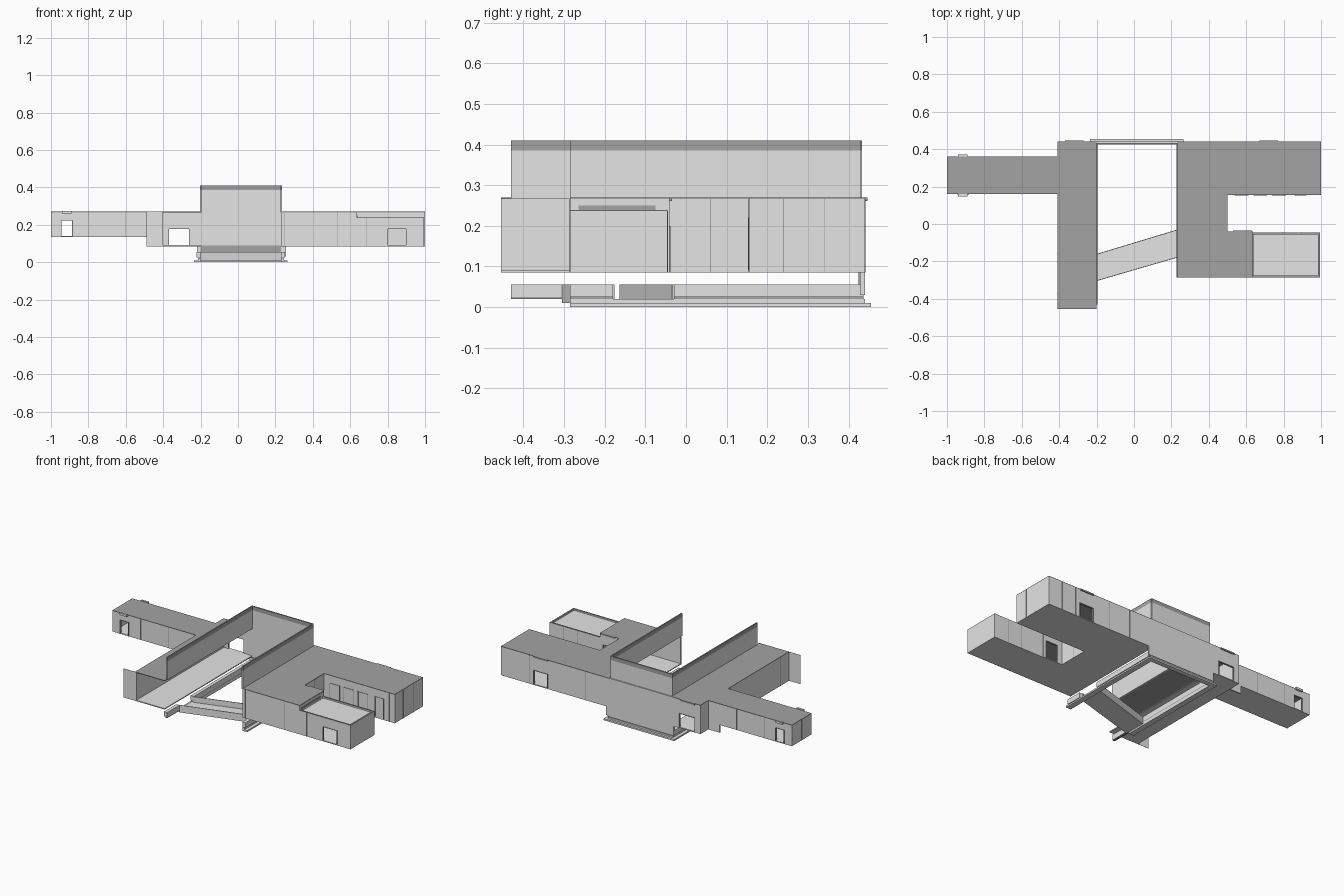
import bpy, bmesh
from mathutils import Vector

cube = bpy.data.objects.get("Cube")
if cube:
    bpy.data.objects.remove(cube, do_unlink=True)


def material(name, value):
    mat = bpy.data.materials.new(name)
    mat.use_nodes = True
    colour = (value, value, value, 1)
    mat.diffuse_color = colour
    mat.node_tree.nodes["Principled BSDF"].inputs["Base Color"].default_value = colour
    return mat


PALE = material("pale grey", .78)
DARK = material("mid grey", .37)

# Shared levels and lines
FLOOR, DECK, CEILING, ROOF = .085, .091, .266, .27
BAND, TOP = .385, .41
WEST, EAST = -.2, .23
BACK = .44
THICK = .01


def finish(name, bm):
    bmesh.ops.recalc_face_normals(bm, faces=bm.faces)
    mesh = bpy.data.meshes.new(name)
    bm.to_mesh(mesh)
    bm.free()
    mesh.materials.append(PALE)
    mesh.materials.append(DARK)
    obj = bpy.data.objects.new(name, mesh)
    bpy.context.collection.objects.link(obj)
    return obj


def prism(bm, points, low, high, index=0):
    verts = [bm.verts.new((x, y, low)) for x, y in points]
    base = bm.faces.new(verts)
    result = bmesh.ops.extrude_face_region(bm, geom=[base])
    moved = [g for g in result["geom"] if isinstance(g, bmesh.types.BMVert)]
    bmesh.ops.translate(bm, verts=moved, vec=(0, 0, high - low))
    for face in {f for v in verts + moved for f in v.link_faces}:
        face.material_index = index


def rect(xs, ys):
    return [(xs[0], ys[0]), (xs[1], ys[0]), (xs[1], ys[1]), (xs[0], ys[1])]


def slab(name, points, low, high, dark=False):
    bm = bmesh.new()
    prism(bm, points, low, high, int(dark))
    return finish(name, bm)


def wall(name, start, end, low, high, openings=(), joints=(), panes=(), thick=THICK):
    """Wall to the left of the line; openings and panes are (from, to, sill, head)."""
    bm = bmesh.new()
    a, b = Vector(start), Vector(end)
    along = (b - a).normalized()
    inward = Vector((-along.y, along.x))
    length = (b - a).length

    def piece(u, v, z, top, near=0, far=thick, index=0):
        if v - u > .0005 and top - z > .0005:
            corners = [a + along * s + inward * t
                       for s, t in ((u, near), (v, near), (v, far), (u, far))]
            prism(bm, corners, z, top, index)

    def frame(u, v, sill, head, far):
        for s in (u, v):
            piece(s - .002, s + .002, sill, head, -.002, far, 1)
        piece(u, v, head - .003, head, -.002, far, 1)

    cursor = 0
    for u, v, sill, head in sorted(openings):
        piece(cursor, u, low, high)
        piece(u, v, low, sill)
        piece(u, v, head, high)
        frame(u, v, sill, head, thick)
        cursor = v
    piece(cursor, length, low, high)
    for pane in panes:
        frame(*pane, .002)
    for s in joints:
        piece(s - .001, s + .001, low, high, -.001, .002, 1)
    return finish(name, bm)


# Left wing: U-shaped plan with an open side to the central court
plan = [(EAST, -.285), (.635, -.285), (.635, -.04), (.5, -.04),
        (.5, .155), (1, .155), (1, BACK), (EAST, BACK)]
slab("left_wing_floor", plan, FLOOR, DECK)
slab("left_wing_roof", plan, CEILING, ROOF, dark=True)
holes = {2: [(.02, .1, FLOOR, .2)], 6: [(.23, .33, DECK, .18)]}
windows = {4: [(s, s + .07, .12, .22) for s in (.04, .14, .24)] + [(.36, .42, DECK, .22)]}
seams = {0: (.02, .3), 3: (.1,), 4: (.46,), 5: (.085, .185), 6: (.1, .2, .45, .6)}
for i in range(len(plan) - 1):
    if i != 1:
        wall(f"left_wing_wall_{i}", plan[i], plan[i + 1], FLOOR, CEILING,
             holes.get(i, ()), seams.get(i, ()), windows.get(i, ()))

# Low pavilion at the front of the left wing
low_plan = rect((.635, .995), (-.285, -.045))
EAVE = .237
slab("pavilion_floor", low_plan, FLOOR, DECK)
slab("pavilion_roof", rect((.64, .985), (-.275, -.055)), .225, .23)
wall("pavilion_front", low_plan[0], low_plan[1], FLOOR, EAVE, [(.165, .265, DECK, .18)], (.05,))
wall("pavilion_side", low_plan[1], low_plan[2], FLOOR, EAVE)
wall("pavilion_rear", low_plan[2], low_plan[3], FLOOR, EAVE, joints=(.1, .2))
slab("pavilion_riser", rect((.625, .636), (-.285, -.04)), FLOOR, CEILING)
slab("pavilion_clerestory", rect((.635, .639), (-.265, -.075)), EAVE, .25, dark=True)
for i in range(3):
    p, q = low_plan[i], low_plan[i + 1]
    wall(f"pavilion_coping_{i}", p, q, EAVE, EAVE + .002).data.materials[0] = DARK

# Right wing: long hall open to the court
hall = rect((-.41, WEST), (-.455, BACK))
slab("hall_floor", hall, FLOOR, DECK)
slab("hall_roof", hall, CEILING, ROOF, dark=True)
wall("hall_side_wall", hall[3], hall[0], FLOOR, CEILING, joints=(.3, .6, .81))
wall("hall_rear_wall", hall[2], hall[3], FLOOR, CEILING, [(.06, .17, FLOOR, .18)])
slab("hall_front_screen", rect((-.49, -.405), (-.455, -.454)), FLOOR, ROOF)

# Narrow raised arm at the far right
arm = rect((-1, -.41), (.16, .36))
UNDER = .135
slab("arm_floor", arm, UNDER, UNDER + .005)
slab("arm_roof", arm, CEILING, ROOF, dark=True)
wall("arm_front", arm[0], arm[1], UNDER, CEILING, [(.055, .115, UNDER, .225)], (.2, .4))
wall("arm_rear", arm[2], arm[3], UNDER, CEILING, [(.475, .535, UNDER, .225)], (.2, .4))
wall("arm_end", arm[3], arm[0], UNDER, CEILING, joints=(.1,))
slab("arm_rear_apron", rect((-.49, -.41), (.352, .36)), FLOOR, UNDER)

# Small door canopies outside the walls
for name, xs, ys in (("arm_front", (-.94, -.89), (.147, .16)),
                     ("arm_rear", (-.94, -.89), (.36, .372))):
    slab(name + "_canopy", rect(xs, ys), CEILING - .005, ROOF + .004)
for name, xs, y in (("hall_rear", (-.37, -.27), BACK),
                    ("left_rear", (.67, .77), BACK),
                    ("left_court", (.53, .63), -.04)):
    slab(name + "_canopy", rect(xs, (y, y + .006)), CEILING - .005, ROOF, dark=True)

# Tall fins on both sides of the court, with the tall rear wall between
HALF = .004
court = (("right", WEST, -.43, -.305, -.16), ("left", EAST, -.285, -.18, -.03))
for side, x, front, _, _ in court:
    line = rect((x - HALF, x + HALF), (front, .43))
    slab(f"{side}_fin", line, ROOF - HALF, BAND)
    slab(f"{side}_fin_band", line, BAND, TOP, dark=True)
INNER = .424
rear = rect((WEST, EAST), (INNER, .433))
slab("rear_wall", rear, .09, BAND)
slab("rear_wall_band", rear, BAND, TOP, dark=True)
slab("rear_wall_foot", rect((WEST, EAST), (INNER, .428)), .055, .09, dark=True)
slab("rear_wall_casing", rect((-.22, .257), (.428, BACK)), .03, ROOF)

# Stepped plinth: rear strip and two side strips per layer,
# the upper layers interrupted where the walkway passes
layers = (("base", 0, .01, .035, .455, False),
          ("step", .01, .02, .015, BACK, False),
          ("shadow_gap", .02, .025, .012, .436, True),
          ("kerb", .025, .056, .022, .436, False))
for name, low, high, out, back, dark in layers:
    slab(f"plinth_{name}_rear", rect((WEST - out, EAST + out), (INNER, back)), low, high, dark)
    for side, x, front, gap_start, gap_end in court:
        edges = sorted((x, x - out if side == "right" else x + out))
        if name in ("base", "step"):
            runs = ((-.285, INNER),)
        else:
            runs = ((front, gap_start), (gap_end, INNER))
        for i, run in enumerate(runs):
            slab(f"plinth_{name}_{side}_{i}", rect(edges, run), low, high, dark)

# Slanting walkway across the court, with low kerbs
(_, _, _, a, b), (_, _, _, c, d) = court
walk = [(WEST, a), (EAST, c), (EAST, d), (WEST, b)]
slab("walkway", walk, .01, .02)
wall("walkway_front_kerb", walk[0], walk[1], .02, .056, thick=HALF)
wall("walkway_rear_kerb", walk[2], walk[3], .02, .056, thick=HALF)
